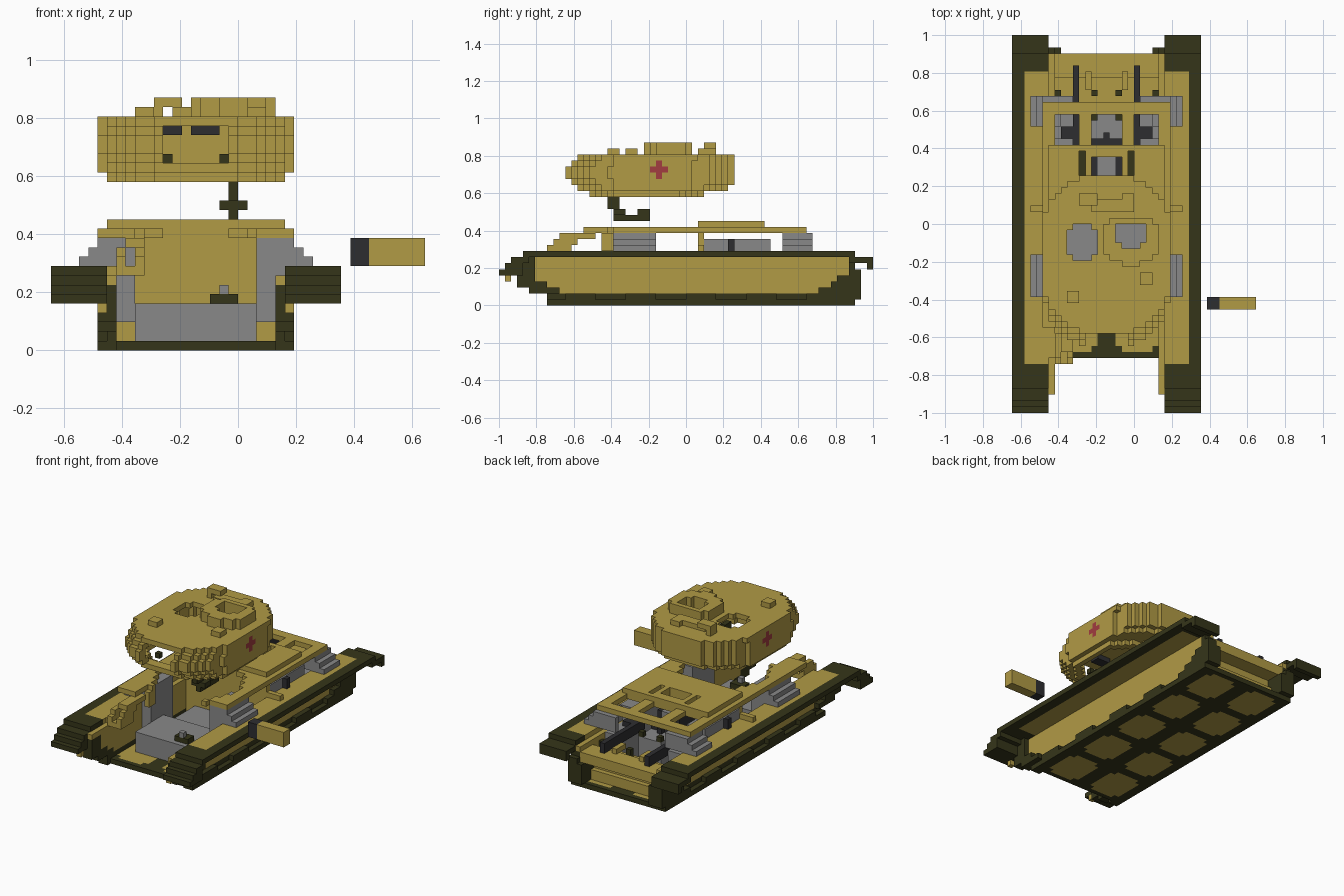
import bpy, bmesh
from mathutils import Vector

cube = bpy.data.objects.get("Cube")
if cube:
    bpy.data.objects.remove(cube)

V = 1 / 31          # edge of one block
MID = -4.5          # centre line of the vehicle, in blocks


def material(name, rgb):
    m = bpy.data.materials.new(name)
    m.use_nodes = True
    m.diffuse_color = (*rgb, 1)
    m.node_tree.nodes["Principled BSDF"].inputs["Base Color"].default_value = (*rgb, 1)
    return m


MATS = [material("tan_paint", (.44, .325, .06)),
        material("dark_olive", (.036, .036, .01)),
        material("grey_metal", (.25, .25, .25)),
        material("black_metal", (.027, .027, .03)),
        material("red_paint", (.36, .045, .05))]
TAN, OLIVE, GREY, BLACK, RED = range(5)


def finish(name, bm):
    mesh = bpy.data.meshes.new(name)
    bm.to_mesh(mesh)
    bm.free()
    for m in MATS:
        mesh.materials.append(m)
    obj = bpy.data.objects.new(name, mesh)
    bpy.context.collection.objects.link(obj)


def blocks(name, rule, xr, yr, zr):
    """Blocky solid: rule(x, y, z) gives a colour index, or None for empty."""
    cells = {}
    for x in range(*xr):
        for y in range(*yr):
            for z in range(*zr):
                c = rule(x, y, z)
                if c is not None:
                    cells[x, y, z] = c
    bm = bmesh.new()
    verts = {}
    for cell, c in cells.items():
        for axis in range(3):
            u, w = (axis + 1) % 3, (axis + 2) % 3
            for side in (0, 1):
                near = list(cell)
                near[axis] += 2 * side - 1
                if tuple(near) in cells:
                    continue
                ring = []
                for a, b in ((0, 0), (1, 0), (1, 1), (0, 1)):
                    p = list(cell)
                    p[axis] += side
                    p[u] += a
                    p[w] += b
                    p = tuple(p)
                    if p not in verts:
                        verts[p] = bm.verts.new(Vector(p) * V)
                    ring.append(verts[p])
                bm.faces.new(ring if side else ring[::-1]).material_index = c
    finish(name, bm)


def box(name, colour, x, y, z, mirror=False):
    blocks(name, lambda *_: colour, x, y, z)
    if mirror:
        blocks(name + "_mirrored", lambda *_: colour, (-9 - x[1], -9 - x[0]), y, z)


def off(x):
    """Distance of a block's centre from the centre line."""
    return abs(x + .5 - MID)


# Hull floor: dark grid with round-cornered tan panels
def floor(x, y, z):
    across, along = abs(off(x) - 5), abs((y + 22) % 10 - 4.5)
    return TAN if max(across, along) < 4 and across + along < 6 else OLIVE


blocks("hull_floor", floor, (-15, 6), (-22, 28), (0, 1))


# Hull sides: dark raised rim around a recessed tan panel
def side_wall(x, y, z):
    front = -23 if z < 2 else -26 if z < 3 else -28
    if off(x) < 9 or y < front or y >= (28 if z in (0, 6, 7) else 29):
        return None
    panel = z > 1 and max(-25, -17 - 2 * z) <= y < min(27, 18 + 2 * z)
    if off(x) < 10:
        return TAN if panel or z > 6 else OLIVE
    if panel or (z == 1 and (y // 5) % 2 and y < 25):
        return None
    return OLIVE


blocks("hull_sides", side_wall, (-15, 6), (-29, 29), (0, 8))


# Fenders: thin plates, bent down at both ends
def fender(x, y, z):
    if off(x) < 9.5:
        return None
    top, low = 9, 8
    if y < -26:
        top = 9 if y > -28 else 8 if y > -30 else y + 37
        low = 7 if y > -28 else 5
    elif y >= 28:
        top, low = 8, 6 if y > 29 else 7
    elif y == 27:
        low = 7
    if not low <= z < top:
        return None
    return OLIVE if off(x) > 13 or y < -23 or y >= 25 else TAN


blocks("fenders", fender, (-20, 11), (-31, 31), (5, 9))
box("front_hook", TAN, (5, 6), (-30, -29), (4, 5), True)
box("rear_track_post", OLIVE, (3, 6), (25, 29), (1, 5), True)


# Roof: turret ring in front, engine openings behind
def roof(x, y, z):
    if z == 13 and (off(x) > 9.5 or not 2 <= y < 13):
        return None
    if (x + 5) ** 2 + (y + 6.5) ** 2 < 68:
        return None
    if 8 <= y < 11 and off(x) < 3:
        return None
    if 8 <= y < 12 and 4 <= off(x) < 5:
        return OLIVE if z == 12 else None
    if 13 <= y < 18 and (off(x) < 3 or 4 < off(x) < 9):
        return None
    if y < -13 and off(x) < 7:
        return None
    if y < -12 and x > 1:
        return None
    return TAN


blocks("hull_roof", roof, (-15, 6), (-17, 20), (12, 14))
box("bulkhead", TAN, (-14, 5), (2, 3), (1, 12))
box("bulkhead_tab", TAN, (5, 8), (2, 3), (9, 10), True)


# Stepped grey side boxes sitting on the fenders
def stepped(x, y, z):
    height = 12 if off(x) < 10.5 else 11 if off(x) < 11.5 else 10
    return GREY if off(x) > 7 and z < height else None


for label, ys in (("front", (-12, -5)), ("rear", (16, 21))):
    blocks(label + "_side_boxes", stepped, (-17, 8), ys, (9, 12))
box("rear_crossbar", GREY, (1, 6), (20, 21), (9, 12), True)

# Cut-away front: sloped wall with a slot stays on one side only
for label, xs in (("outer", (-13, -12)), ("inner", (-11, -10))):
    box(label + "_wall_step_low", TAN, xs, (-23, -19), (9, 10))
    box(label + "_wall_step_high", TAN, xs, (-22, -18), (10, 11))
box("front_wall_cap", TAN, (-12, -10), (-21, -15), (11, 12))
box("front_wall", TAN, (-14, -13), (-22, -12), (4, 9))
box("front_wall_base", TAN, (-13, -10), (-23, -19), (8, 9))
box("front_roof_post", TAN, (-11, -10), (-14, -12), (9, 12))
box("front_locker", GREY, (2, 5), (-12, -5), (3, 12), True)

# Drive and crew space
box("gearbox", GREY, (-11, 2), (-17, -8), (1, 5))
box("gearbox_lever_base", OLIVE, (-3, 0), (-16, -14), (5, 6))
box("gearbox_lever", GREY, (-2, -1), (-16, -15), (6, 7))
box("crew_floor", GREY, (-11, 2), (-8, 2), (1, 3))

# Engine bay
box("fuel_tank", GREY, (1, 5), (3, 14), (1, 11), True)
box("tank_strap", BLACK, (4, 6), (7, 8), (9, 11), True)
box("engine", GREY, (-7, -2), (4, 18), (1, 8))
box("engine_vent", GREY, (-6, -3), (7, 12), (8, 11))
box("engine_grille", BLACK, (-3, -2), (7, 12), (8, 11), True)
box("engine_cap", BLACK, (-7, -2), (13, 14), (8, 9))
box("engine_cap_tip", BLACK, (-5, -4), (14, 15), (8, 9))
box("engine_bolt", OLIVE, (-3, -2), (17, 18), (8, 9), True)
box("radiator", GREY, (1, 4), (14, 20), (1, 8), True)
box("radiator_cap", BLACK, (1, 3), (14, 16), (8, 9), True)
box("exhaust_pipe", BLACK, (0, 1), (13, 26), (7, 9), True)

# Rear of the hull
box("rear_beam", TAN, (-14, 5), (24, 28), (5, 7))
box("rear_deck", TAN, (-14, 5), (20, 24), (4, 5))
box("rear_upper_plate", TAN, (-14, 5), (24, 25), (3, 5))
box("rear_lower_plate", TAN, (-14, 5), (25, 26), (1, 3))
box("rear_bracket", TAN, (-2, -1), (22, 25), (7, 8), True)
box("rear_inner_clip", OLIVE, (-3, -2), (21, 22), (5, 7), True)
box("rear_outer_clip", OLIVE, (3, 4), (21, 22), (5, 7), True)


# Turret: hollow rounded shell, open below, cut open in front
FRONTS = {18: -16, 19: -18, 20: -19, 21: -20, 22: -20, 23: -19, 24: -18}
REARS = {18: 3, 19: 7}


def in_turret(x, y, z):
    if z not in FRONTS:
        return False
    front, rear = FRONTS[z], REARS.get(z, 8)
    half = (rear - front) / 2
    wide = 9.7 if z == 18 else 10.7
    along = abs(y + .5 - (front + rear) / 2) / half
    return (off(x) / wide) ** 2.7 + along ** 2.7 < 1


def in_hatch(x, y):
    loader = abs(x + 9) + abs(y + 3.5) < 4.5 and abs(x + 9) < 3 and abs(y + 3.5) < 3
    commander = -3 <= x < 2 and -4 <= y < 0 and not (y == -4 and x in (-3, 1))
    return loader or commander


def turret(x, y, z):
    if not in_turret(x, y, z):
        return None
    if z == 24:
        return None if in_hatch(x, y) else TAN
    if y < -13 and off(x) < 4 and 20 <= z < 24:
        return None
    around = ((1, 0, 0), (-1, 0, 0), (0, 1, 0), (0, -1, 0), (1, 1, 0), (-1, -1, 0),
              (1, -1, 0), (-1, 1, 0), (0, 0, 1))
    if z > 18:
        around += ((0, 0, -1),)
    if all(in_turret(x + a, y + b, z + c) for a, b, c in around):
        return None
    if off(x) > 9 and abs(y + 5) + abs(z - 22) < 2:
        return RED
    return TAN


blocks("turret_shell", turret, (-16, 7), (-21, 9), (18, 25))


# Hatch ring and small roof fittings
def hatch_ring(x, y, z):
    far = (x + 1) ** 2 + (y + 2.8) ** 2 > 21
    return None if far or in_hatch(x, y) else TAN


blocks("commander_ring", hatch_ring, (-5, 4), (-7, 1), (25, 27))
box("roof_vent", TAN, (-11, -9), (-13, -11), (25, 26))
box("roof_periscope", TAN, (1, 3), (-10, -8), (25, 26))
box("rear_roof_fitting", TAN, (-2, 0), (2, 5), (25, 26))
box("rear_roof_rail", TAN, (-7, -2), (2, 4), (25, 26))
box("rear_arch_foot", TAN, (-9, -8), (3, 5), (25, 26))
box("rear_arch_top", TAN, (-9, -6), (3, 5), (26, 27))

# Gun mount inside the turret opening
box("mount_bar", BLACK, (-8, -6), (-15, -13), (23, 24))
box("mount_bar_wide", BLACK, (-5, -2), (-15, -13), (23, 24))
box("mount_pin", OLIVE, (-2, -1), (-15, -14), (20, 21), True)

# Hanging crank below the turret
box("crank_stem", OLIVE, (-1, 0), (-13, -11), (16, 19))
box("crank_arm", OLIVE, (-1, 0), (-12, -6), (14, 15))
box("crank_grip", OLIVE, (-1, 0), (-8, -6), (15, 16))
box("crank_handle", OLIVE, (-2, 1), (-12, -10), (15, 16))

# Detached block beside the hull
box("loose_canister", TAN, (14, 20), (-14, -12), (9, 12))
box("loose_canister_cap", BLACK, (12, 14), (-14, -12), (9, 12))
